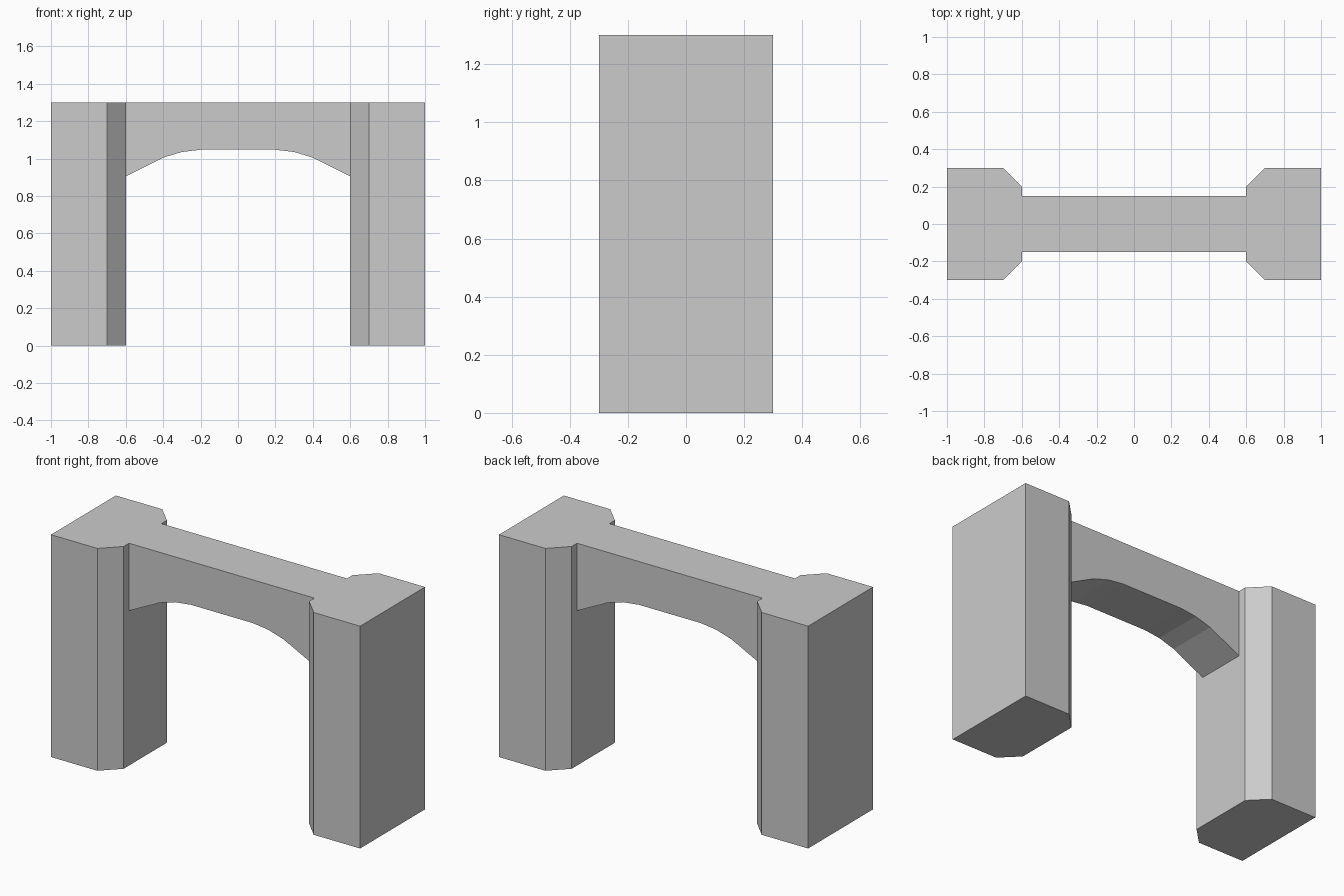
import bpy, bmesh
from mathutils import Vector

if "Cube" in bpy.data.objects:
    bpy.data.objects.remove(bpy.data.objects["Cube"])

HEIGHT = 1.3


def prism(name, outline, direction):
    """Extrude a closed outline along a direction into a solid."""
    bm = bmesh.new()
    face = bm.faces.new([bm.verts.new(p) for p in outline])
    ext = bmesh.ops.extrude_face_region(bm, geom=[face])
    verts = [g for g in ext["geom"] if isinstance(g, bmesh.types.BMVert)]
    bmesh.ops.translate(bm, verts=verts, vec=Vector(direction))
    bmesh.ops.recalc_face_normals(bm, faces=bm.faces)
    mesh = bpy.data.meshes.new(name)
    bm.to_mesh(mesh)
    bm.free()
    obj = bpy.data.objects.new(name, mesh)
    bpy.context.collection.objects.link(obj)
    return obj


# Piers with chamfered inner corners
plan = [(1, -0.3), (1, 0.3), (0.7, 0.3), (0.6, 0.2), (0.6, -0.2), (0.7, -0.3)]
for name, side in (("left_pier", -1), ("right_pier", 1)):
    prism(name, [(side * x, y, 0) for x, y in plan], (0, 0, HEIGHT))

# Thin span with a faceted arched underside
half_arch = [(0.6, 0.905), (0.4, 1.005), (0.3, 1.035), (0.2, 1.047)]
arch = half_arch + [(-x, z) for x, z in reversed(half_arch)]
profile = arch + [(-0.6, HEIGHT), (0.6, HEIGHT)]
prism("arched_span", [(x, -0.15, z) for x, z in profile], (0, 0.3, 0))
